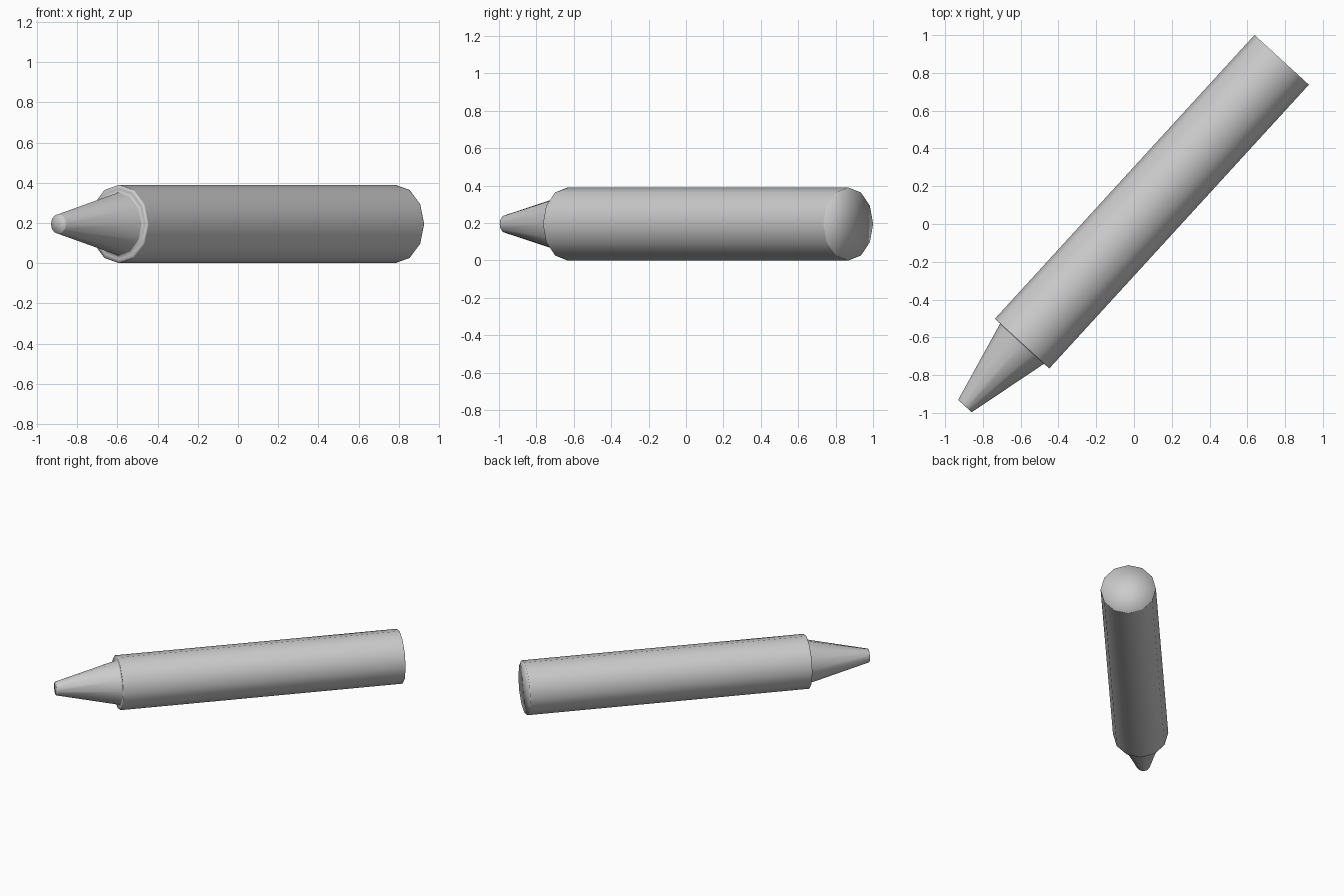
import bpy, bmesh
from math import sin, cos, tau
from mathutils import Vector

cube = bpy.data.objects.get("Cube")
if cube:
    bpy.data.objects.remove(cube, do_unlink=True)

SIDES = 12
TIP = Vector((-0.895, -0.964, 0.195))
END = Vector((0.782, 0.869, 0.195))
AXIS = (END - TIP).normalized()
LENGTH = (END - TIP).length
SIDE = AXIS.cross(Vector((0, 0, 1)))
UP = Vector((0, 0, 1))

# Light grey wax
wax = bpy.data.materials.new("light_grey")
wax.use_nodes = True
colour = (0.6, 0.6, 0.6, 1)
wax.diffuse_color = colour
wax.node_tree.nodes["Principled BSDF"].inputs["Base Color"].default_value = colour


def turned_part(name, profile):
    """Turn (distance from tip, radius) points around the long axis; radius 0 is a pole."""
    bm = bmesh.new()
    rings = []
    for dist, radius in profile:
        centre = TIP + AXIS * dist
        count = SIDES if radius else 1
        rings.append([bm.verts.new(centre + radius * (cos(tau * i / SIDES) * SIDE
                                                      + sin(tau * i / SIDES) * UP))
                      for i in range(count)])
    for a, b in zip(rings, rings[1:]):
        for i in range(SIDES):
            j = (i + 1) % SIDES
            quad = [a[i % len(a)], a[j % len(a)], b[j % len(b)], b[i % len(b)]]
            bm.faces.new(list(dict.fromkeys(quad)))
    bmesh.ops.recalc_face_normals(bm, faces=bm.faces)
    for face in bm.faces:
        face.smooth = True
    mesh = bpy.data.meshes.new(name)
    bm.to_mesh(mesh)
    bm.free()
    mesh.materials.append(wax)
    obj = bpy.data.objects.new(name, mesh)
    bpy.context.collection.objects.link(obj)


# One closed surface: tip, cone, shoulder step, barrel, flat end.
# Thin loops beside each rim keep the shading tight there.
SHOULDER = 0.448
RADIUS = 0.195
turned_part("crayon", [
    (0, 0), (0, 0.048), (0.006, 0.05),
    (SHOULDER - 0.006, 0.156), (SHOULDER, 0.158),
    (SHOULDER, 0.175), (SHOULDER, RADIUS), (SHOULDER + 0.006, RADIUS),
    (LENGTH - 0.006, RADIUS), (LENGTH, RADIUS), (LENGTH, 0)])
